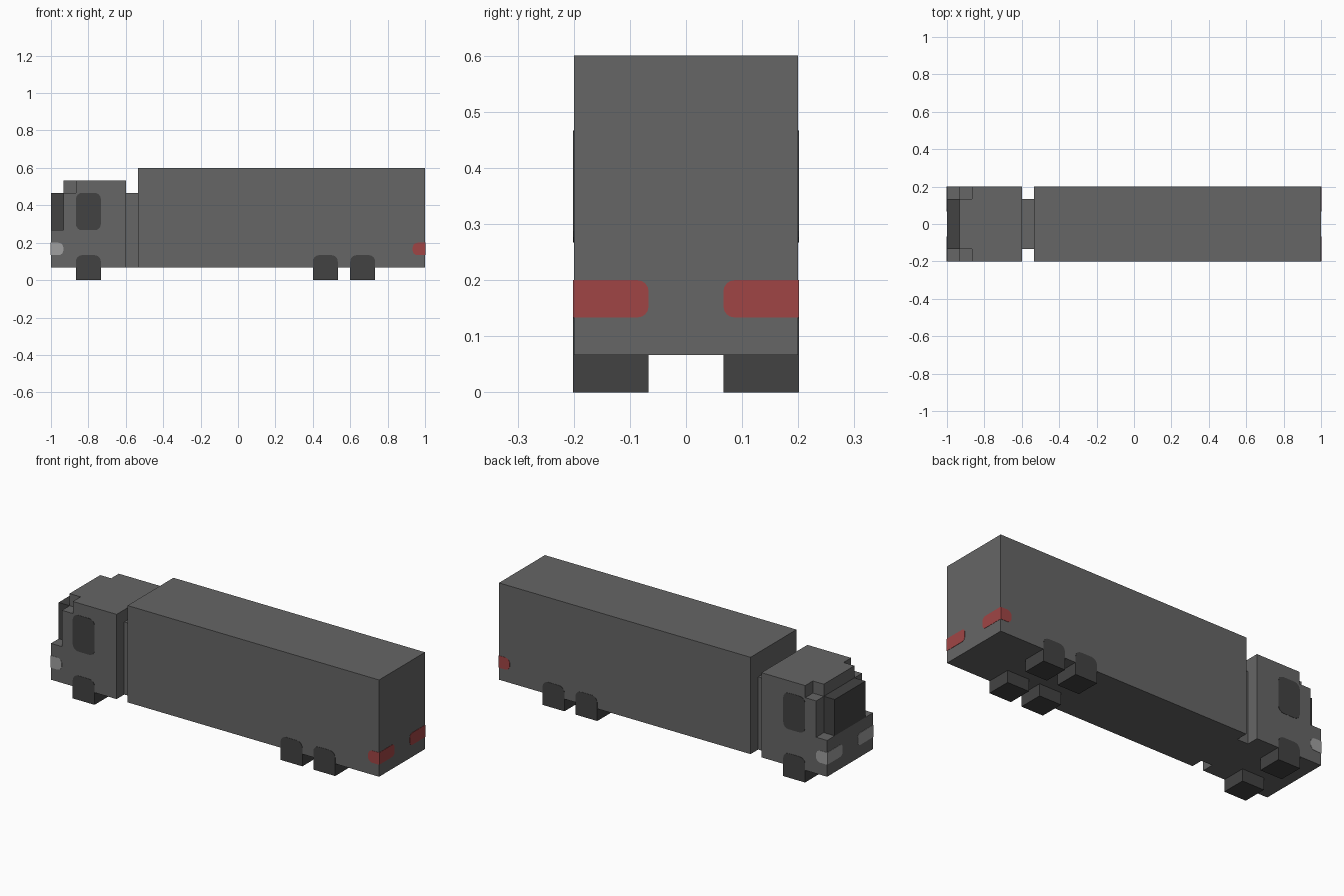
import bpy, bmesh, math
from mathutils import Vector

cube = bpy.data.objects.get("Cube")
if cube:
    bpy.data.objects.remove(cube, do_unlink=True)

U = 1 / 15          # block size: every part sits on this lattice
SKIN = 0.0015       # thickness of painted plates


def material(name, color):
    m = bpy.data.materials.new(name)
    m.use_nodes = True
    m.diffuse_color = (*color, 1)
    m.node_tree.nodes["Principled BSDF"].inputs["Base Color"].default_value = (*color, 1)
    return m


grey = material("body grey", (0.133, 0.133, 0.133))
dark = material("glass and tyre dark", (0.055, 0.055, 0.055))
lamp = material("headlight grey", (0.35, 0.35, 0.35))
red = material("tail light red", (0.352, 0.06, 0.06))


def finish(name, bm, mat):
    bmesh.ops.recalc_face_normals(bm, faces=bm.faces)
    mesh = bpy.data.meshes.new(name)
    bm.to_mesh(mesh)
    bm.free()
    mesh.materials.append(mat)
    obj = bpy.data.objects.new(name, mesh)
    bpy.context.collection.objects.link(obj)
    return obj


def box(name, x, y, z, mat):
    """Box between (low, high) pairs given in blocks."""
    bm = bmesh.new()
    bmesh.ops.create_cube(bm, size=1)
    for v in bm.verts:
        v.co = [U * (r[0] if c < 0 else r[1]) for c, r in zip(v.co, (x, y, z))]
    return finish(name, bm, mat)


def plate(name, u, z, radii, place, outward, mat):
    """Thin rectangle with corner radii in order: low-u bottom, high-u bottom, high-u top, low-u top."""
    bm = bmesh.new()
    corners = [(u[0], z[0]), (u[1], z[0]), (u[1], z[1]), (u[0], z[1])]
    inward = [(1, 1), (-1, 1), (-1, -1), (1, -1)]
    verts = []
    for i, ((cu, cz), (du, dz), r) in enumerate(zip(corners, inward, radii)):
        steps = 4 if r else 0
        for s in range(steps + 1):
            a = math.pi * (1 + i / 2) + math.pi / 2 * s / max(steps, 1)
            pu = cu + (du + math.cos(a)) * r if r else cu
            pz = cz + (dz + math.sin(a)) * r if r else cz
            verts.append(bm.verts.new(place(pu * U, pz * U)))
    face = bm.faces.new(verts)
    ext = bmesh.ops.extrude_face_region(bm, geom=[face], use_keep_orig=True)
    moved = [g for g in ext["geom"] if isinstance(g, bmesh.types.BMVert)]
    bmesh.ops.translate(bm, vec=Vector(outward) * SKIN, verts=moved)
    return finish(name, bm, mat)


def cut(obj, cutter):
    mod = obj.modifiers.new("cut", "BOOLEAN")
    mod.operation, mod.solver, mod.object = "DIFFERENCE", "EXACT", cutter
    bpy.context.view_layer.objects.active = obj
    bpy.ops.object.modifier_apply(modifier=mod.name)
    bpy.data.objects.remove(cutter, do_unlink=True)


# Cab: one block with the nose stepped back and the front roof corners notched
cab = box("cab", (-15, -9), (-3, 3), (1, 8), grey)
cut(cab, box("nose_cutter", (-16, -14), (-4, 4), (4, 9), grey))
for ys in ((-4, -2), (2, 4)):
    cut(cab, box("roof_corner_cutter", (-14.5, -13), ys, (7, 9), grey))

# Windscreen, coupling and trailer
box("windscreen", (-15, -14), (-2, 2), (4, 7), dark)
box("coupling", (-9, -8), (-2, 2), (1, 7), grey)
box("trailer", (-8, 15), (-3, 3), (1, 9), grey)

for side, label in ((-1, "right"), (1, "left")):
    def on_side(u, z):
        return (u, side * 3 * U, z)

    def span(a, b):
        return tuple(sorted((side * a, side * b)))

    out = (0, side, 0)

    # Wheels: low boxes with a rounded tyre face on the flank
    for x, axle in ((-13, "front"), (6, "middle"), (9, "rear")):
        box(f"{axle}_wheel_{label}", (x, x + 2), span(1, 3), (0, 1), dark)
        plate(f"{axle}_tyre_face_{label}", (x, x + 2), (0, 2), (0, 0, 0.5, 0.5), on_side, out, dark)

    # Door window
    plate(f"door_window_{label}", (-13, -11), (4, 7), (0.5,) * 4, on_side, out, dark)

    # Lights wrap around the corners, rounded at their free ends
    plate(f"headlight_side_{label}", (-15, -14), (2, 3), (0, 0.4, 0.4, 0), on_side, out, lamp)
    plate(f"tail_light_side_{label}", (14, 15), (2, 3), (0.4, 0, 0, 0.4), on_side, out, red)
    r = 0.3
    free = (r, 0, 0, r) if side > 0 else (0, r, r, 0)
    for end, name, mat in ((-1, "headlight", lamp), (1, "tail_light", red)):
        plate(f"{name}_end_{label}", span(1, 3), (2, 3), free,
              lambda u, z: (end * 15 * U, u, z), (end, 0, 0), mat)
